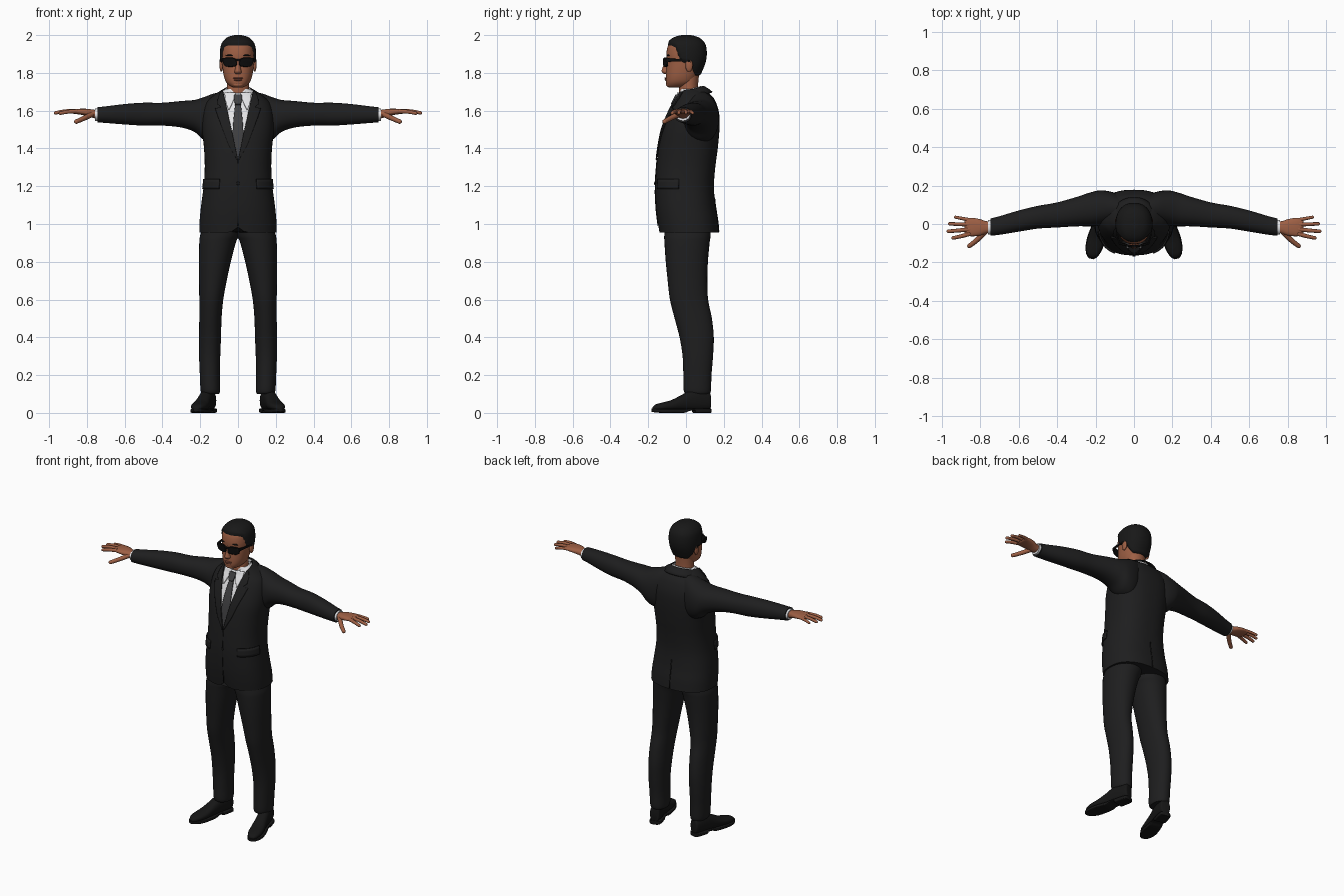
import bpy, bmesh, math
from mathutils import Vector, Matrix

if "Cube" in bpy.data.objects:
    bpy.data.objects.remove(bpy.data.objects["Cube"])

def material(name, c):
    m = bpy.data.materials.new(name)
    m.diffuse_color = (*c, 1)
    m.use_nodes = True
    m.node_tree.nodes["Principled BSDF"].inputs["Base Color"].default_value = m.diffuse_color
    return m

SUIT = material("suit black", (.013, .013, .0135))
SHOE = material("shoe leather", (.008, .008, .008))
HAIR = material("hair black", (.009, .009, .009))
SKIN = material("skin brown", (.34, .115, .058))
LIPS = material("lip brown", (.25, .08, .05))
SHIRT = material("shirt white", (.8, .8, .82))
TIE = material("tie grey", (.05, .05, .053))
GLASS = material("glasses black", (.004, .004, .004))

# ---------- helpers ----------
def finish(name, bm, mat, mirror=False, solid=0, angle=40):
    bmesh.ops.recalc_face_normals(bm, faces=bm.faces)
    me = bpy.data.meshes.new(name)
    bm.to_mesh(me)
    bm.free()
    me.materials.append(mat)
    for p in me.polygons:
        p.use_smooth = True
    me.set_sharp_from_angle(angle=math.radians(angle))
    ob = bpy.data.objects.new(name, me)
    bpy.context.collection.objects.link(ob)
    if solid:
        m = ob.modifiers.new("thickness", 'SOLIDIFY')
        m.thickness, m.offset = solid, 0
    if mirror:
        ob.modifiers.new("mirror", 'MIRROR')
    return ob

def loft(name, rings, mat, caps=True, closed=True, edit=None, **kw):
    bm = bmesh.new()
    vs = [[bm.verts.new(p) for p in r] for r in rings]
    n = len(vs[0])
    for a, b in zip(vs, vs[1:]):
        for i in range(n if closed else n - 1):
            j = (i + 1) % n
            bm.faces.new((a[i], a[j], b[j], b[i]))
    if caps and closed:
        bm.faces.new(vs[0])
        bm.faces.new(vs[-1])
    if edit:
        edit(bm)
    return finish(name, bm, mat, **kw)

def ring(c, u, v, n=2.0, k=32, a0=0, a1=360):
    f = lambda t: math.copysign(abs(t) ** (2 / n), t)
    m = k if a1 - a0 == 360 else k - 1
    ang = [math.radians(a0 + (a1 - a0) * i / m) for i in range(k)]
    return [Vector(c) + Vector(u) * f(math.cos(a)) + Vector(v) * f(math.sin(a)) for a in ang]

def dense(rows, k=5):
    out = []
    for i in range(len(rows) - 1):
        p = [rows[max(0, min(len(rows) - 1, i + d))] for d in (-1, 0, 1, 2)]
        for s in range(k):
            t = s / k
            out.append(tuple(b + .5 * t * (c - a + t * (2*a - 5*b + 4*c - d + t * (3*(b - c) + d - a)))
                             for a, b, c, d in zip(*p)))
    return out + [tuple(rows[-1])]

def at(table, z):
    for a, b in zip(table, table[1:]):
        if z <= b[0]:
            t = max(0, (z - a[0]) / (b[0] - a[0]))
            return [p + (q - p) * t for p, q in zip(a, b)]
    return list(table[-1])

def zring(z, xc, rx, yf, yb, n=2.0, k=32, grow=0):
    return ring((xc, (yf + yb) / 2, z), (rx + grow, 0, 0), (0, (yb - yf) / 2 + grow, 0), n, k)

def xring(x, zb, zt, yf, yb, n=2.0, k=24):
    return ring((x, (yf + yb) / 2, (zb + zt) / 2), (0, (yb - yf) / 2, 0), (0, 0, (zt - zb) / 2), n, k)

def blob(name, c, r, mat, **kw):
    bm = bmesh.new()
    bmesh.ops.create_uvsphere(bm, u_segments=20, v_segments=12, radius=1,
                              matrix=Matrix.Translation(c) @ Matrix.Diagonal((*r, 1)))
    return finish(name, bm, mat, **kw)

# ---------- jacket: z, half width, front y, back y ----------
TORSO = dense([(.955, .205, -.142, .174), (1.02, .203, -.152, .168), (1.1, .195, -.16, .155),
               (1.2, .182, -.163, .148), (1.3, .176, -.157, .155), (1.4, .18, -.146, .168),
               (1.5, .19, -.127, .177), (1.58, .188, -.098, .176), (1.64, .17, -.07, .16),
               (1.68, .13, -.05, .135), (1.715, .078, -.042, .085)], 8)
N = 2.4
V0, VW, VH = 1.34, .08, .365   # V opening: apex height, half width, height

def hem(p):
    p.z += .03 * (p.y < 0) * max(0, 1 - abs(p.x) / .06) ** 2 * max(0, 1 - (p.z - .955) / .12)
    return p

def open_front(bm):
    cuts = [((0, 0, V0), (VH, 0, -s * VW)) for s in (1, -1)] + [((0, .02, 0), (0, 1, 0))]
    for co, no in cuts:
        bmesh.ops.bisect_plane(bm, geom=bm.verts[:] + bm.edges[:] + bm.faces[:], dist=1e-5,
                               plane_co=co, plane_no=no)
    gone = []
    for f in bm.faces:
        c = f.calc_center_median()
        if c.z > 1.714 or (c.z > V0 and c.y < .02 and abs(c.x) < VW * (c.z - V0) / VH):
            gone.append(f)
    bmesh.ops.delete(bm, geom=gone, context='FACES')

loft("jacket_body", [[hem(p) for p in zring(z, 0, rx, f, b, N, 64)] for z, rx, f, b in TORSO],
     SUIT, edit=open_front)
loft("shirt_body", [zring(z, 0, rx, f, b, N, 48, -.012) for z, rx, f, b in TORSO if z > 1.2], SHIRT)

def surf(x, z, off):
    _, rx, f, b = at(TORSO, z)
    h = max(0, 1 - abs(x / rx) ** N) ** (1 / N)
    return Vector((x, (f + b) / 2 - (b - f) / 2 * h - off, z))

def panel(name, rows, mat, off, thick=.006, **kw):
    fine = []
    for a, b in zip(rows, rows[1:]):
        fine += [[p + (q - p) * t / 4 for p, q in zip(a, b)] for t in range(4)]
    fine.append(rows[-1])
    pts = [[surf(a + (b - a) * i / 8, z, off) for i in range(9)] for z, a, b in fine]
    return loft(name, pts, mat, closed=False, solid=thick, **kw)

panel("lapel", [(1.34, 0, .006), (1.42, .017, .05), (1.5, .034, .08), (1.57, .05, .107),
                (1.612, .058, .12), (1.617, .06, .088), (1.635, .064, .108), (1.67, .072, .105),
                (1.70, .079, .09)], SUIT, .004, .007, mirror=True)
panel("front_seam", [(.99, -.002, .002), (1.34, -.002, .002)], SHOE, .001, .004)
panel("tie", [(1.32, -.03, .03), (1.45, -.031, .031), (1.55, -.024, .024), (1.64, -.014, .014)], TIE, -.006)
panel("tie_knot", [(1.632, -.013, .013), (1.645, -.018, .018), (1.675, -.022, .022), (1.685, -.018, .018)],
      TIE, .002, .012)
panel("shirt_collar_wing", [(1.605, .047, .05), (1.63, .034, .06), (1.66, .022, .068), (1.695, .012, .07)],
      SHIRT, -.002, mirror=True)
blob("jacket_button", (0, -.165, 1.215), (.009, .004, .009), SHOE)

# pocket flaps and back vent wrap the body
def body(z, a0, a1, grow, k=16):
    _, rx, f, b = at(TORSO, z)
    return ring((0, (f + b) / 2, z), (rx + grow, 0, 0), (0, (b - f) / 2 + grow, 0), N, k, a0, a1)

loft("pocket_flap", [body(z, -62, -8, .004) for z in (1.185, 1.20, 1.22, 1.238)], SUIT,
     closed=False, solid=.007, mirror=True)
loft("back_vent", [body(z, 89.7, 90.3, .001, 3) for z in (.96, 1.0, 1.05, 1.1, 1.14)], SHOE,
     closed=False, solid=.004)

# collars
def tilt(pts):
    for p in pts:
        p.z += .3 * (p.y - .03)
    return pts

loft("shirt_collar", [tilt(ring((0, .018, z), (r, 0, 0), (0, r - .004, 0), 2, 40))
                      for z, r in ((1.66, .078), (1.695, .07), (1.716, .066))], SHIRT, caps=False, solid=.005)
loft("jacket_collar", [tilt(ring((0, .022, z), (r, 0, 0), (0, r - .006, 0), 2, 32, -25, 205))
                       for z, r in ((1.665, .122), (1.685, .104), (1.702, .085), (1.71, .076))], SUIT,
     closed=False, solid=.007)

# sleeve: x, bottom, top, front, back
ARM = dense([(.05, 1.46, 1.705, .02, .14), (.12, 1.43, 1.693, .0, .168), (.18, 1.445, 1.672, -.01, .174),
             (.23, 1.487, 1.657, -.012, .163), (.3, 1.511, 1.651, -.012, .14), (.4, 1.521, 1.642, -.018, .112),
             (.5, 1.521, 1.642, -.024, .094), (.6, 1.527, 1.635, -.04, .07), (.7, 1.535, 1.623, -.056, .04),
             (.745, 1.538, 1.618, -.061, .029)], 6)
loft("sleeve", [xring(*r, 2.2, 32) for r in ARM], SUIT, mirror=True)
loft("shirt_cuff", [xring(x, 1.546, 1.612, -.054, .022) for x in (.735, .758)], SHIRT, mirror=True)

# hand
PALM = dense([(.74, 1.556, 1.603, -.045, .013), (.77, 1.562, 1.606, -.05, .015), (.80, 1.572, 1.61, -.06, .025),
              (.84, 1.58, 1.61, -.064, .032), (.87, 1.583, 1.606, -.06, .03), (.88, 1.59, 1.601, -.052, .022)], 4)
loft("palm", [xring(*r, 2.4) for r in PALM], SKIN, mirror=True)
DIGITS = {"index_finger": ((.85, -.05, 1.597), (.9, -.064, 1.594), (.943, -.073, 1.586), .0105),
          "middle_finger": ((.85, -.027, 1.598), (.915, -.034, 1.597), (.968, -.038, 1.588), .0105),
          "ring_finger": ((.85, -.003, 1.598), (.91, -.001, 1.597), (.96, .001, 1.589), .01),
          "little_finger": ((.84, .019, 1.596), (.89, .028, 1.594), (.93, .036, 1.587), .009),
          "thumb": ((.77, -.035, 1.582), (.815, -.082, 1.56), (.858, -.116, 1.541), .0135)}
for name, (a, b, c, r) in DIGITS.items():
    path = [Vector(p) for p in dense([a, b, c], 6)]
    d = (path[-1] - path[0]).normalized()
    u = d.cross(Vector((0, 0, 1))).normalized()
    radii = [r * (1.1 - .25 * i / 12) for i in range(len(path))]
    path += [path[-1] + d * r * .4, path[-1] + d * r * .6]
    radii += [r * .6, r * .2]
    loft(name, [ring(p, u * q, u.cross(d) * q, 2, 14) for p, q in zip(path, radii)], SKIN, mirror=True, angle=80)

# trouser legs: z, inner x, outer x, front, back
LEG = dense([(.1, .1, .19, .0, .125), (.12, .095, .198, -.012, .132), (.2, .096, .202, -.014, .135),
             (.3, .094, .206, -.018, .143), (.4, .09, .206, -.034, .147), (.5, .087, .205, -.06, .137),
             (.6, .078, .205, -.085, .117), (.7, .06, .206, -.097, .113), (.8, .038, .207, -.107, .116),
             (.9, .012, .205, -.114, .125), (.94, -.005, .2, -.115, .13), (1.0, -.01, .18, -.11, .13)])
loft("trouser_leg", [zring(z, (a + b) / 2, (b - a) / 2, f, k, 2.15) for z, a, b, f, k in LEG], SUIT, mirror=True)

# shoes run from heel to toe, turned slightly outward
D = Vector((.08, -.305, 0)).normalized()
S = Vector((-D.y, D.x, 0))
def foot(t, w, z0, z1, n):
    return ring(Vector((.143, .127, (z0 + z1) / 2)) + D * t, S * w, (0, 0, (z1 - z0) / 2), n, 28)

UPPER = dense([(0, .02, .02, .09), (.008, .031, .015, .115), (.06, .036, .012, .128), (.11, .037, .012, .118),
               (.16, .039, .012, .092), (.21, .043, .012, .068), (.26, .041, .012, .055),
               (.295, .029, .012, .045), (.312, .013, .015, .032)])
loft("shoe_upper", [foot(*r, 2.3) for r in UPPER], SHOE, mirror=True, angle=60)
SOLE = dense([(-.002, .02, 0, .024), (.008, .034, 0, .024), (.05, .038, 0, .024), (.085, .037, 0, .024),
              (.09, .037, .012, .024), (.12, .038, .01, .023), (.15, .041, 0, .02), (.21, .047, 0, .02),
              (.26, .044, 0, .02), (.3, .03, .003, .021), (.318, .012, .006, .022)])
loft("shoe_sole", [foot(*r, 6) for r in SOLE], SHOE, mirror=True)

# ---------- head: z, half width, front y, back y ----------
HEAD = dense([(1.722, .022, -.088, -.03), (1.73, .042, -.1, .015), (1.75, .062, -.106, .045),
              (1.78, .074, -.107, .062), (1.82, .081, -.105, .08), (1.86, .085, -.102, .095),
              (1.9, .087, -.104, .101), (1.94, .083, -.097, .097), (1.965, .069, -.08, .082),
              (1.98, .05, -.058, .06), (1.989, .022, -.028, .03), (1.99, .006, -.005, .008)], 6)
head = [zring(*(z, 0, rx, f, b), 2.25, 56) for z, rx, f, b in HEAD]
loft("head", head, SKIN, angle=80)
loft("neck", [zring(z, 0, rx, f, b) for z, rx, f, b in
              ((1.62, .068, -.04, .08), (1.70, .06, -.036, .066), (1.74, .058, -.036, .064), (1.8, .06, -.03, .07))], SKIN)

# hair: head shell that sinks under the skin below the hairline
LINE = [(-.2, 1.943), (-.08, 1.946), (-.055, 1.935), (-.03, 1.862), (0, 1.85), (.02, 1.85), (.05, 1.785), (.2, 1.77)]
def puff(p):
    h = at(LINE, p.y)[1]
    return p + (p - Vector((0, 0, 1.86))).normalized() * max(-.01, min(.01, (p.z - h) * .7))
loft("hair", [[puff(p) for p in r] for r in head], HAIR, angle=80)

# face
NOSE = dense([(1.872, .009, -.109), (1.845, .011, -.117), (1.82, .015, -.127), (1.808, .019, -.129),
              (1.798, .016, -.122), (1.793, .008, -.11)])
loft("nose", [zring(z, 0, w, y, -.085, 2, 20) for z, w, y in NOSE], SKIN, angle=80)
blob("upper_lip", (0, -.104, 1.772), (.026, .010, .005), LIPS)
blob("lower_lip", (0, -.103, 1.763), (.022, .010, .006), LIPS)
blob("chin", (0, -.088, 1.738), (.03, .018, .014), SKIN)
blob("ear", (.088, .016, 1.84), (.010, .02, .034), SKIN, mirror=True)
blob("eyebrow", (.04, -.094, 1.893), (.026, .008, .004), HAIR, mirror=True)

# sunglasses
loft("sunglass_lens", [ring((.043, y, 1.857), (w, .25 * w, 0), (.004, 0, h), 3, 32)
                       for y, w, h in ((-.104, .037, .025), (-.111, .037, .025), (-.114, .034, .022))], GLASS, mirror=True)
loft("sunglass_bridge", [xring(x, 1.862, 1.874, -.121, -.11, 3, 16) for x in (-.012, .012)], GLASS)
loft("sunglass_temple", [ring((x, y, z), (.004, 0, 0), (0, 0, h), 4, 12) for x, y, z, h in
                         ((.076, -.105, 1.868, .011), (.086, -.06, 1.868, .007), (.093, .005, 1.866, .006),
                          (.093, .025, 1.858, .004))], GLASS, mirror=True)
